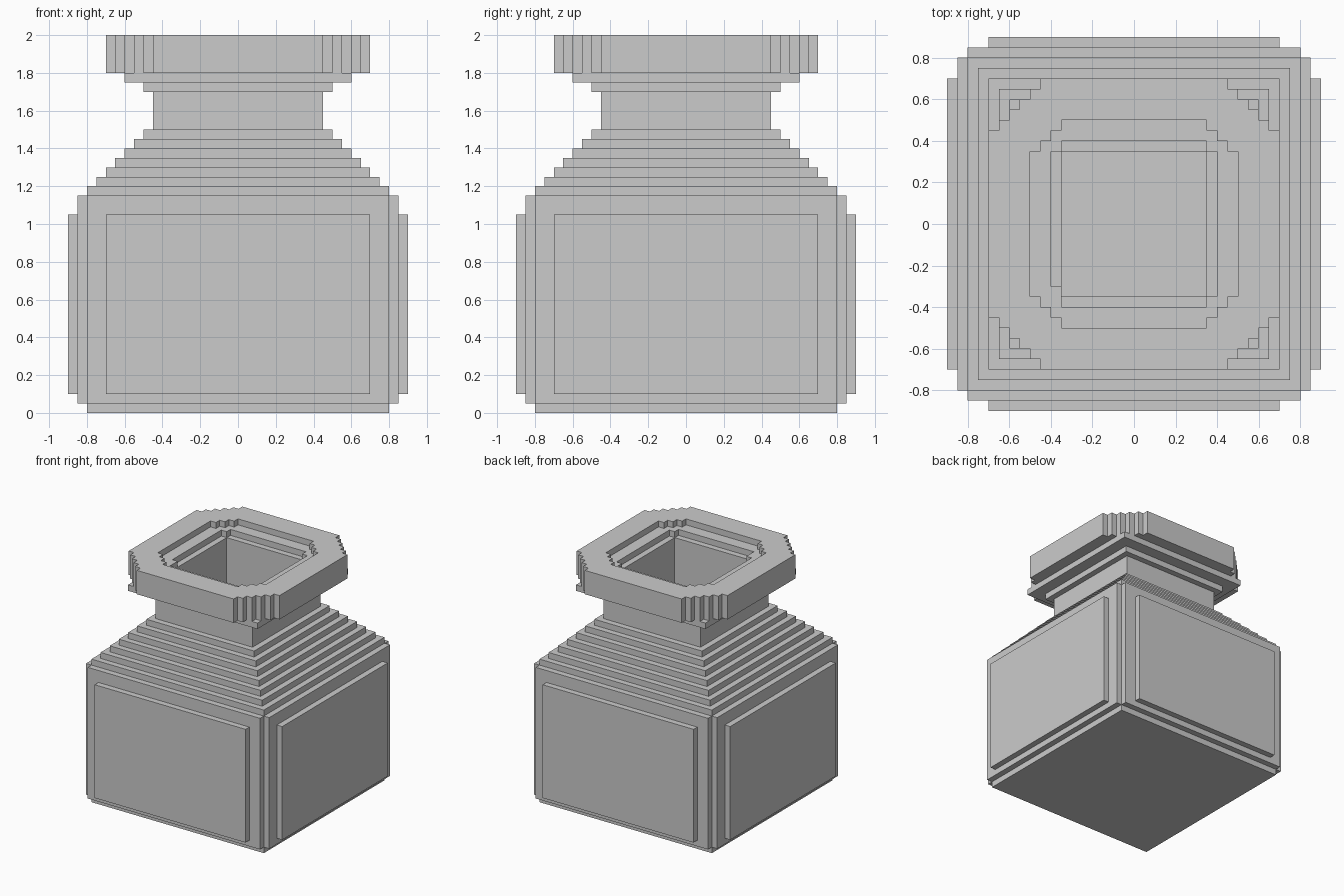
import bpy, bmesh
from mathutils import Matrix
from math import pi

if "Cube" in bpy.data.objects:
    bpy.data.objects.remove(bpy.data.objects["Cube"])

V = 0.05  # block size; every step is a multiple of it


def outline(half, steps=0):
    """Square of the given half width whose corners are cut into stairs."""
    corner = []
    for i in range(steps + 1):
        x, y = half - i * V, half - (steps - i) * V
        corner.append((x, y))
        if i < steps:
            corner.append((x - V, y))
    pts = []
    for c, s in ((1, 0), (0, 1), (-1, 0), (0, -1)):
        pts += [(c * x - s * y, s * x + c * y) for x, y in corner]
    return pts


def add_layer(bm, z0, z1, outer, inner=None):
    """Extrude a flat outline, optionally with a hole, from z0 to z1."""
    edges = []
    for loop in (outer, inner):
        if loop:
            vs = [bm.verts.new((x, y, z0)) for x, y in loop]
            edges += [bm.edges.new((vs[i - 1], vs[i])) for i in range(len(vs))]
    fill = bmesh.ops.triangle_fill(bm, edges=edges, use_beauty=True)
    faces = [f for f in fill["geom"] if isinstance(f, bmesh.types.BMFace)]
    ext = bmesh.ops.extrude_face_region(bm, geom=faces, use_keep_orig=True)
    top = [v for v in ext["geom"] if isinstance(v, bmesh.types.BMVert)]
    bmesh.ops.translate(bm, verts=top, vec=(0, 0, z1 - z0))


def add_box(bm, lo, hi, turn=0):
    size = [b - a for a, b in zip(lo, hi)]
    mid = [(a + b) / 2 for a, b in zip(lo, hi)]
    m = Matrix.Rotation(turn, 4, 'Z') @ Matrix.Translation(mid) @ Matrix.Diagonal((*size, 1))
    bmesh.ops.create_cube(bm, size=1, matrix=m)


def finish(bm, name):
    bmesh.ops.recalc_face_normals(bm, faces=bm.faces)
    mesh = bpy.data.meshes.new(name)
    bm.to_mesh(mesh)
    bm.free()
    bpy.context.collection.objects.link(bpy.data.objects.new(name, mesh))


shaft = outline(0.35)

# Bottle body core with floor
bm = bmesh.new()
add_layer(bm, 0, V, outline(0.8))
add_layer(bm, V, 1.2, outline(0.8), shaft)
finish(bm, "body")

# Two raised panels on each of the four sides
bm = bmesh.new()
for k in range(4):
    add_box(bm, (-0.8, -0.85, 0.05), (0.8, -0.8, 1.15), k * pi / 2)
    add_box(bm, (-0.7, -0.9, 0.1), (0.7, -0.85, 1.05), k * pi / 2)
finish(bm, "side_panels")

# Stepped shoulder
bm = bmesh.new()
for i in range(6):
    add_layer(bm, 1.2 + i * V, 1.25 + i * V, outline(0.75 - i * V), shaft)
finish(bm, "shoulder")

# Neck and the flare under the rim
bm = bmesh.new()
add_layer(bm, 1.5, 1.7, outline(0.45), shaft)
add_layer(bm, 1.7, 1.75, outline(0.5), shaft)
add_layer(bm, 1.75, 1.8, outline(0.6), shaft)
finish(bm, "neck")

# Rim with stair-cut corners and a stepped mouth
bm = bmesh.new()
rim = outline(0.7, 5)
add_layer(bm, 1.8, 1.9, rim, shaft)
add_layer(bm, 1.9, 1.95, rim, outline(0.4, 1))
add_layer(bm, 1.95, 2.0, rim, outline(0.5, 3))
add_box(bm, (-0.4, -0.35, 1.9), (-0.35, -0.3, 1.95))
finish(bm, "rim")
